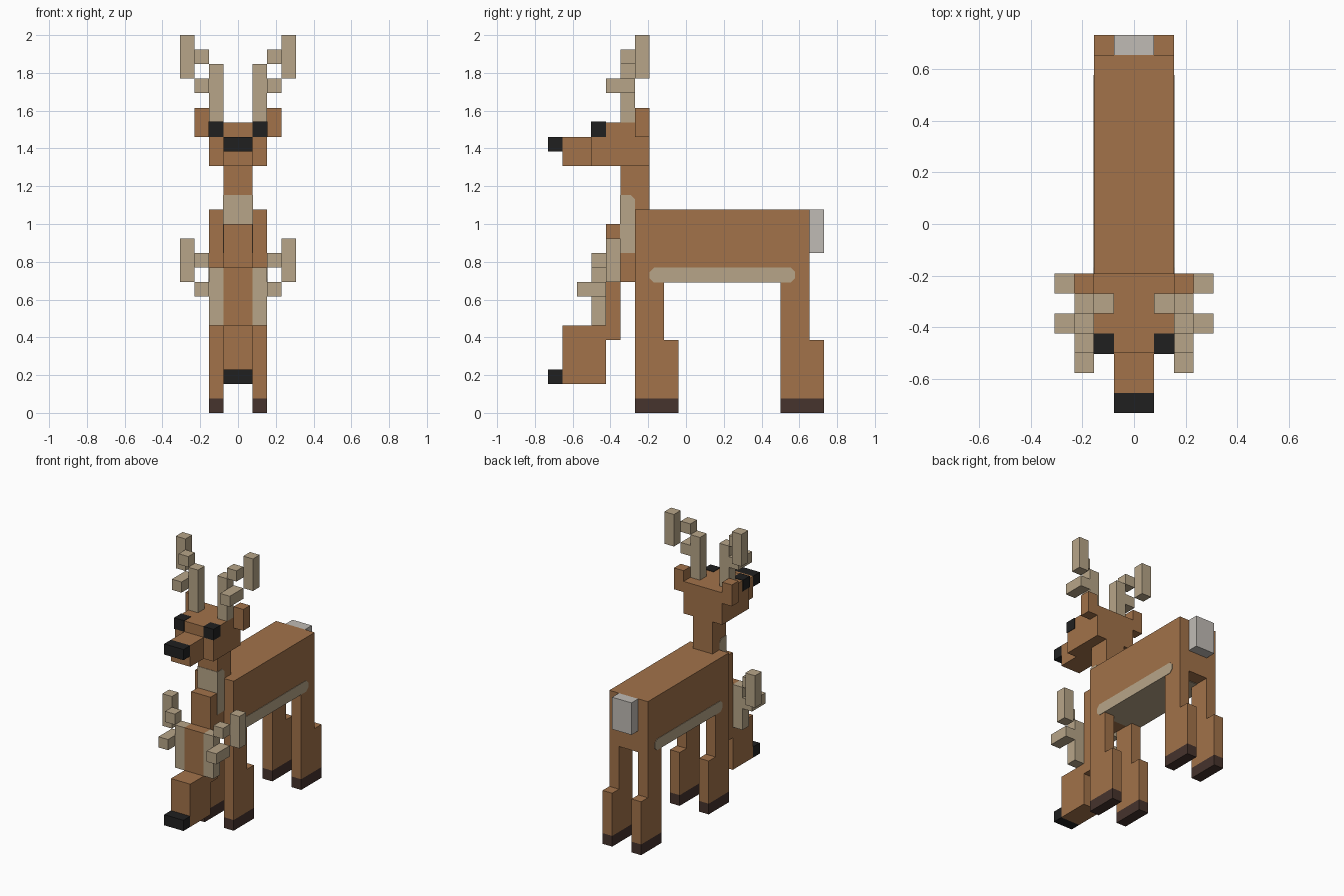
import bpy, bmesh

cube = bpy.data.objects.get("Cube")
if cube:
    bpy.data.objects.remove(cube, do_unlink=True)

U = 1 / 13       # size of one block
MID = 9.5        # block coordinate of y = 0
SKIN = 0.04      # painted plate thickness in blocks


def material(name, rgb):
    m = bpy.data.materials.new(name)
    m.use_nodes = True
    m.diffuse_color = (*rgb, 1)
    bsdf = next(n for n in m.node_tree.nodes if n.type == 'BSDF_PRINCIPLED')
    bsdf.inputs["Base Color"].default_value = (*rgb, 1)
    return m


FUR = material("brown fur", (0.36, 0.17, 0.068))
TAN = material("tan", (0.474, 0.376, 0.246))
GREY = material("pale grey", (0.527, 0.497, 0.462))
HOOF = material("dark brown", (0.061, 0.033, 0.026))
BLACK = material("black", (0.0144, 0.0144, 0.0144))


def prism(name, profile, x0, x1, mat, mirror=False):
    """Extrude a (y, z) outline from x0 to x1, all in blocks."""
    bm = bmesh.new()
    verts = [bm.verts.new((x0 * U, (y - MID) * U, z * U)) for y, z in profile]
    face = bm.faces.new(verts)
    ext = bmesh.ops.extrude_face_region(bm, geom=[face])
    moved = [g for g in ext["geom"] if isinstance(g, bmesh.types.BMVert)]
    bmesh.ops.translate(bm, verts=moved, vec=((x1 - x0) * U, 0, 0))
    bmesh.ops.recalc_face_normals(bm, faces=bm.faces)
    mesh = bpy.data.meshes.new(name)
    bm.to_mesh(mesh)
    bm.free()
    mesh.materials.append(mat)
    ob = bpy.data.objects.new(name, mesh)
    bpy.context.collection.objects.link(ob)
    if mirror:
        ob.modifiers.new("Mirror", 'MIRROR').use_mirror_merge = False
    return ob


def rect(y0, y1, z0, z1):
    return [(y0, z0), (y1, z0), (y1, z1), (y0, z1)]


def clipped(y0, y1, z0, z1, c):
    """Rectangle with its corners cut off."""
    return [(y0 + c, z0), (y1 - c, z0), (y1, z0 + c), (y1, z1 - c),
            (y1 - c, z1), (y0 + c, z1), (y0, z1 - c), (y0, z0 + c)]


# Body, tail and painted belly
prism("body", rect(6, 18, 9, 14), -2, 2, FUR)
prism("tail", rect(18, 19, 11, 14), -1, 1, GREY)
prism("belly_patch", clipped(7, 17, 9 - SKIN, 10, 0.3), -2 - SKIN, 2 + SKIN, TAN)

# Legs, each with a thicker lower half and a hoof
for label, y in (("front", 6), ("hind", 16)):
    outline = [(y, 1), (y + 3, 1), (y + 3, 5), (y + 2, 5), (y + 2, 9), (y, 9)]
    prism(label + "_legs", outline, 1, 2, FUR, True)
    prism(label + "_hooves", rect(y, y + 3, 0, 1), 1, 2, HOOF, True)

# Neck, chest and painted throat
prism("neck", [(5, 9), (6, 9), (6, 14), (7, 14), (7, 17), (5, 17)], -1, 1, FUR)
prism("throat_patch",
      [(5 - SKIN, 11), (6, 11), (6, 14.7), (5.7, 15), (5 - SKIN, 15)],
      -1 - SKIN, 1 + SKIN, TAN)

# Raised head
prism("skull", rect(3, 7, 17, 20), -2, 2, FUR)
prism("muzzle", rect(1, 3, 17, 19), -1, 1, FUR)
prism("nose", rect(0, 1, 18, 19), -1, 1, BLACK)
prism("ears", rect(6, 7, 19, 21), 2, 3, FUR, True)
prism("eyes", rect(3 - SKIN, 4, 19, 20 + SKIN), 1, 2 + SKIN, BLACK, True)

# Lowered head with its stepped neck
prism("lower_head", [(1, 2), (4, 2), (4, 5), (5, 5), (5, 13), (4, 13),
                     (4, 10), (3, 10), (3, 6), (1, 6)], -1, 1, FUR)
prism("lower_nose", rect(0, 1, 2, 3), -1, 1, BLACK)

# Antlers, the same shape on both heads
for label, y, z in (("upper", 5, 20), ("lower", 3, 6)):
    prism(label + "_antler_beam", rect(y, y + 1, z, z + 4), 1, 2, TAN, True)
    prism(label + "_antler_brow", rect(y - 1, y + 1, z + 2, z + 3), 2, 3, TAN, True)
    prism(label + "_antler_branch", rect(y, y + 1, z + 4, z + 5), 2, 3, TAN, True)
    prism(label + "_antler_tip", rect(y + 1, y + 2, z + 3, z + 6), 3, 4, TAN, True)
